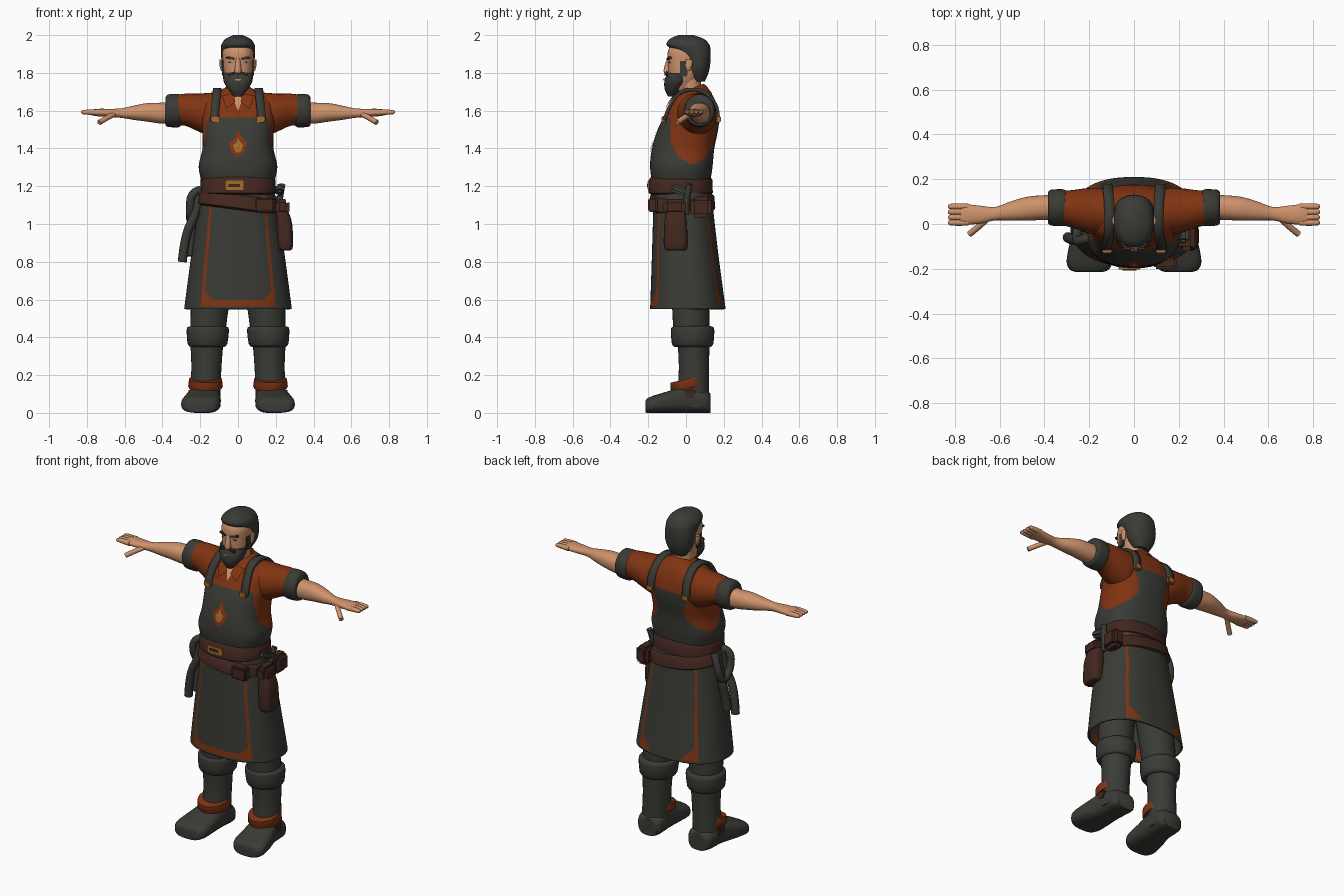
import bpy, bmesh, math
from mathutils import Vector
from mathutils.bvhtree import BVHTree

default_cube = bpy.context.scene.objects.get("Cube")
if default_cube:
    bpy.data.objects.remove(default_cube, do_unlink=True)


def make_material(name, red, green, blue):
    material = bpy.data.materials.new(name)
    material.use_nodes = True
    colour = (red, green, blue, 1)
    material.diffuse_color = colour
    shader = material.node_tree.nodes["Principled BSDF"]
    shader.inputs["Base Color"].default_value = colour
    shader.inputs["Roughness"].default_value = 0.9
    return material


charcoal = make_material("charcoal cloth", 0.042, 0.044, 0.036)
rust = make_material("rust cloth", 0.22, 0.034, 0.006)
skin = make_material("skin", 0.62, 0.29, 0.15)
leather = make_material("brown leather", 0.055, 0.02, 0.014)
brass = make_material("brass", 0.38, 0.15, 0.025)


def finish(name, mesh_data, *materials):
    """Turn a bmesh into a smooth shaded object with sharp edges kept."""
    bmesh.ops.recalc_face_normals(mesh_data, faces=mesh_data.faces)
    mesh = bpy.data.meshes.new(name)
    mesh_data.to_mesh(mesh)
    mesh_data.free()
    for material in materials:
        mesh.materials.append(material)
    mesh.shade_smooth()
    mesh.set_sharp_from_angle(angle=math.radians(45))
    obj = bpy.data.objects.new(name, mesh)
    bpy.context.scene.collection.objects.link(obj)
    return obj


def blend(rings, steps):
    """Smooth in-between rings along the loft."""
    result = []
    for i in range(len(rings) - 1):
        a, b, c, d = (rings[max(0, min(len(rings) - 1, i + k))] for k in (-1, 0, 1, 2))
        for step in range(steps):
            t = step / steps
            result.append([q + t / 2 * (r - p + t * (2*p - 5*q + 4*r - s + t * (3*q - p - 3*r + s)))
                           for p, q, r, s in zip(a, b, c, d)])
    return result + [rings[-1]]


def loft(name, rings, material, axis="z", steps=4, sides=32, power=2.0, side=1,
         caps=True, second=None):
    """Rings are (position on axis, centre u, centre v, radius u, radius v)."""
    bm = bmesh.new()
    loops = []
    for t, cu, cv, ru, rv in blend(rings, steps):
        loop = []
        for k in range(sides):
            a = math.tau * k / sides
            u, v = (math.copysign(abs(f) ** (2 / power), f) for f in (math.cos(a), math.sin(a)))
            u, v = cu + ru * u, cv + rv * v
            x, y, z = {"z": (u, v, t), "x": (t, u, v), "y": (u, t, v)}[axis]
            loop.append(bm.verts.new((side * x, y, z)))
        loops.append(loop)
    for low, high in zip(loops, loops[1:]):
        for k in range(sides):
            j = (k + 1) % sides
            bm.faces.new((low[k], low[j], high[j], high[k]))
    if caps:
        bm.faces.new(loops[0])
        bm.faces.new(loops[-1])
    return finish(name, bm, *([material, second] if second else [material]))


def paint(obj, rule):
    for face in obj.data.polygons:
        face.material_index = int(rule(*face.center))


def tilt(obj, pivot, rx=0, ry=0, rz=0):
    """Rotate an object built in place about a pivot."""
    from_pivot = Vector(pivot)
    obj.rotation_euler = (rx, ry, rz)
    obj.location = from_pivot - obj.rotation_euler.to_matrix() @ from_pivot


def block(name, centre, size, material, bevel=0.008):
    bm = bmesh.new()
    bmesh.ops.create_cube(bm, size=1)
    for v in bm.verts:
        v.co = [c + s * p for c, s, p in zip(centre, size, v.co)]
    bmesh.ops.bevel(bm, geom=bm.edges[:], offset=bevel, segments=2, affect="EDGES")
    return finish(name, bm, material)


def pipe(name, points, radius, material):
    curve = bpy.data.curves.new(name, "CURVE")
    curve.dimensions = "3D"
    curve.bevel_depth, curve.bevel_resolution, curve.use_fill_caps = radius, 3, True
    spline = curve.splines.new("NURBS")
    spline.points.add(len(points) - 1)
    for target, point in zip(spline.points, points):
        target.co = (*point, 1)
    spline.use_endpoint_u, spline.order_u = True, 3
    curve.materials.append(material)
    obj = bpy.data.objects.new(name, curve)
    bpy.context.scene.collection.objects.link(obj)


# Shirt and apron bib share the torso; armholes and the top stay rust
torso = loft("torso", [(1.2, 0, -.025, .185, .15), (1.3, 0, -.025, .208, .165),
                       (1.4, 0, -.015, .188, .165), (1.5, 0, .01, .19, .16),
                       (1.57, 0, .03, .2, .145), (1.64, 0, .04, .19, .12),
                       (1.69, 0, .045, .13, .09), (1.72, 0, .045, .07, .06)],
             rust, steps=10, sides=140, power=2.5, second=charcoal)
paint(torso, lambda x, y, z: z < 1.565 and ((y - .035) / .12) ** 2 + ((z - 1.5) / .18) ** 2 > 1)
tree = BVHTree.FromPolygons([v.co for v in torso.data.vertices],
                            [p.vertices for p in torso.data.polygons])


def plate(name, outline, material, lift):
    """Flat patch laid on the chest."""
    bm = bmesh.new()
    bm.faces.new([bm.verts.new((x, 0, z)) for x, z in outline])
    bmesh.ops.triangulate(bm, faces=bm.faces[:])
    bmesh.ops.subdivide_edges(bm, edges=bm.edges[:], cuts=4, use_grid_fill=True)
    for v in bm.verts:
        hit = tree.ray_cast(Vector((v.co.x, -1, v.co.z)), Vector((0, 1, 0)))[0]
        v.co.y = (hit.y if hit else 0) - lift
    finish(name, bm, material)


# Flame badge and open shirt neck
flame = [(0, 1.5), (.02, 1.46), (.048, 1.43), (.035, 1.38), (0, 1.35),
         (-.035, 1.38), (-.048, 1.43), (-.015, 1.45)]
plate("flame_badge", flame, rust, .004)
plate("flame_core", [(x * .55, 1.38 + (z - 1.36) * .55) for x, z in flame], brass, .008)
plate("open_neck", [(-.035, 1.685), (.035, 1.685), (0, 1.6)], skin, .006)

# Apron skirt with rust borders on front and back panels
skirt = loft("apron_skirt", [(.55, 0, .01, .285, .2), (.85, 0, -.005, .245, .175),
                             (1.2, 0, -.02, .19, .15)],
             charcoal, steps=26, sides=220, power=2.4, caps=False, second=rust)


def border(x, y, z):
    edge = .15 + .09 * (1.1 - z)
    inset = edge - abs(x)
    corner = inset + z - .55 < .11
    hem = y < 0 and z < .595
    return z > .56 and 0 < inset and (inset < .014 or hem or corner)


paint(skirt, border)
thickness = skirt.modifiers.new("thickness", "SOLIDIFY")
thickness.thickness = .01

# Waist belt, hip belt and buckle
loft("waist_belt", [(1.155, 0, -.028, .185, .155), (1.165, 0, -.028, .2, .17),
                    (1.235, 0, -.028, .198, .168), (1.25, 0, -.028, .185, .155)],
     leather, steps=1, sides=64, power=2.4)
hip_belt = loft("hip_belt", [(1.075, 0, -.02, .2, .16), (1.085, 0, -.02, .217, .175),
                             (1.145, 0, -.02, .21, .17), (1.155, 0, -.02, .2, .16)],
                leather, steps=1, sides=64, power=2.4)
tilt(hip_belt, (0, 0, 1.115), ry=.13)
block("belt_buckle", (-.02, -.197, 1.205), (.1, .014, .05), brass, .004)
block("buckle_leather", (-.02, -.2, 1.205), (.07, .014, .024), leather, .004)
block("belt_tab", (.14, -.175, 1.1), (.1, .05, .075), leather)

# Pouches and tool at the left hip
loft("long_pouch", [(.86, .25, -.055, .025, .045), (.88, .25, -.055, .04, .062),
                    (1.0, .245, -.055, .042, .06), (1.07, .235, -.055, .03, .05)],
     leather, power=3)
block("pouch_flap", (.235, -.06, 1.09), (.075, .12, .085), leather, .02)
block("rear_pouch", (.215, .08, 1.09), (.08, .11, .11), leather, .02)
pipe("tool_handle", [(.215, .0, 1.05), (.22, .0, 1.14), (.235, .02, 1.21)], .017, charcoal)
tool_head = block("tool_head", (.22, -.035, 1.18), (.045, .1, .045), charcoal, .012)
tilt(tool_head, (.22, -.035, 1.18), rx=-.3)

# Gloves hanging at the right hip
pipe("glove_loop", [(-.2, -.06, 1.18), (-.25, -.08, 1.17), (-.255, -.07, 1.06), (-.25, 0, 1.0),
                    (-.24, .04, 1.1), (-.21, .02, 1.18)], .022, charcoal)
pipe("glove_front", [(-.21, -.05, 1.17), (-.22, -.07, 1.05), (-.28, -.07, .95), (-.295, -.06, .8)],
     .024, charcoal)
pipe("glove_back", [(-.21, 0, 1.17), (-.245, 0, 1.0), (-.25, -.02, .93), (-.26, -.03, .83)],
     .026, charcoal)

# Collar and neck
loft("neck", [(1.6, 0, .025, .06, .06), (1.8, 0, .015, .058, .062)], skin, steps=1)
collar = loft("collar", [(1.65, 0, .035, .095, .1), (1.705, 0, .035, .082, .085),
                         (1.715, 0, .035, .072, .075), (1.69, 0, .035, .06, .06)], rust, steps=1)
tilt(collar, (0, .035, 1.68), rx=.4)

# Head, hair and beard
loft("head", [(1.71, 0, -.02, .045, .05), (1.78, 0, -.01, .072, .08), (1.85, 0, -.001, .08, .095),
              (1.92, 0, .0, .08, .095), (1.98, 0, .005, .05, .06)], skin, power=2.3)
loft("hair", [(1.755, 0, .065, .045, .035), (1.81, 0, .06, .078, .062),
              (1.87, 0, .058, .088, .072), (1.92, 0, .03, .09, .1), (1.95, 0, .01, .088, .113),
              (1.98, 0, .005, .066, .09), (2.0, 0, .0, .025, .04)], charcoal, power=2.2)
loft("beard", [(1.675, 0, -.075, .02, .02), (1.71, 0, -.07, .05, .042),
               (1.75, 0, -.055, .074, .06), (1.785, 0, -.045, .08, .06),
               (1.8, 0, -.04, .081, .054)], charcoal, power=2.3)
loft("nose", [(1.8, 0, -.095, .02, .022), (1.825, 0, -.095, .017, .022),
              (1.88, 0, -.088, .011, .012)], skin, sides=16)
block("mouth", (0, -.115, 1.765), (.03, .012, .012), skin, .003)
for side, word in ((1, "left"), (-1, "right")):
    moustache = block(word + "_moustache", (side * .026, -.1, 1.795), (.058, .028, .02), charcoal)
    tilt(moustache, (side * .026, -.1, 1.795), ry=side * .3)
    brow = block(word + "_eyebrow", (side * .038, -.088, 1.878), (.048, .022, .014), charcoal, .004)
    tilt(brow, (side * .038, -.088, 1.878), ry=side * -.15, rz=side * .25)
    block(word + "_eye", (side * .036, -.086, 1.856), (.026, .012, .009), charcoal, .003)
    block(word + "_sideburn", (side * .077, -.012, 1.825), (.016, .04, .09), charcoal, .006)
    loft(word + "_ear", [(1.81, .084, .012, .006, .008), (1.835, .088, .014, .009, .018),
                         (1.87, .09, .016, .008, .018)], skin, sides=12, side=side)

    # Collar flap, shoulder strap and clips
    plate(word + "_collar_flap", [(side * x, z) for x, z in
                                  ((.022, 1.69), (.085, 1.68), (.062, 1.61), (.014, 1.645))], rust, .016)
    bm = bmesh.new()
    path = blend([(.125, -.115, 1.55), (.12, -.088, 1.62), (.112, -.04, 1.688), (.11, .03, 1.712),
                  (.112, .1, 1.695), (.117, .158, 1.63), (.12, .172, 1.55)], 5)
    pairs = [[bm.verts.new((side * (x + w), y, z)) for w in (-.022, .022)] for x, y, z in path]
    for (a, b), (c, d) in zip(pairs, pairs[1:]):
        bm.faces.new((a, b, d, c))
    strap = finish(word + "_strap", bm, charcoal)
    solid = strap.modifiers.new("thickness", "SOLIDIFY")
    solid.thickness, solid.offset = .018, 0
    for where, y in (("front", -.118), ("back", .172)):
        block(word + "_" + where + "_clip", (side * .12, y, 1.555), (.045, .024, .035), brass, .005)

    # Sleeve, rolled cuff, arm and hand
    loft(word + "_sleeve", [(.07, .05, 1.59, .09, .1), (.14, .055, 1.58, .105, .115),
                            (.21, .06, 1.59, .1, .1), (.28, .068, 1.605, .083, .085),
                            (.35, .073, 1.6, .075, .08)], rust, axis="x", side=side)
    loft(word + "_rolled_cuff", [(.3, .073, 1.6, .07, .075), (.315, .073, 1.6, .082, .088),
                                 (.37, .073, 1.6, .08, .086), (.385, .073, 1.595, .068, .072)],
         charcoal, axis="x", steps=3, side=side)
    loft(word + "_arm", [(.34, .075, 1.588, .055, .056), (.41, .073, 1.587, .055, .055),
                         (.48, .068, 1.591, .053, .049), (.55, .058, 1.589, .043, .038),
                         (.62, .046, 1.587, .03, .025), (.68, .042, 1.588, .039, .022),
                         (.74, .042, 1.59, .045, .02), (.775, .042, 1.59, .043, .015)],
         skin, axis="x", power=2.2, side=side)
    for finger in range(4):
        y = .006 + finger * .024
        loft(word + "_finger", [(.74, y, 1.59, .013, .015), (.785, y, 1.592, .014, .014),
                                (.82, y, 1.592, .012, .011), (.83, y, 1.592, .006, .005)],
             skin, axis="x", sides=12, side=side)
    pipe(word + "_thumb", [(side * .655, .025, 1.582), (side * .69, -.01, 1.565),
                           (side * .735, -.045, 1.537)], .014, skin)

    # Trouser leg, knee roll and boot
    loft(word + "_trouser_leg", [(.4, .16, .03, .09, .095), (.55, .15, .025, .1, .098),
                                 (.75, .125, .02, .11, .1)], charcoal, side=side)
    loft(word + "_knee_roll", [(.35, .162, .035, .09, .095), (.365, .162, .035, .105, .11),
                               (.435, .16, .035, .112, .115), (.455, .16, .035, .105, .108),
                               (.46, .16, .035, .08, .085)], charcoal, steps=2, side=side)
    loft(word + "_boot_shaft", [(.03, .175, .045, .082, .08), (.13, .172, .04, .08, .082),
                                (.25, .167, .042, .08, .08), (.38, .165, .04, .088, .085)],
         charcoal, side=side)
    loft(word + "_boot_foot", [(.13, .17, .05, .06, .05), (.1, .172, .06, .08, .06),
                               (.0, .178, .072, .085, .072), (-.09, .19, .058, .098, .058),
                               (-.17, .198, .046, .103, .046), (-.205, .2, .038, .085, .038),
                               (-.214, .2, .034, .06, .03)],
         charcoal, axis="y", power=2.8, side=side)
    ankle = loft(word + "_ankle_strap", [(.13, .172, .01, .086, .09), (.14, .172, .01, .092, .096),
                                         (.18, .172, .01, .087, .09)],
                 rust, steps=1, side=side)
    tilt(ankle, (side * .172, .01, .155), rx=.22)
    block(word + "_boot_patch", (side * .245, .02, .1), (.035, .07, .06), leather, .01)
